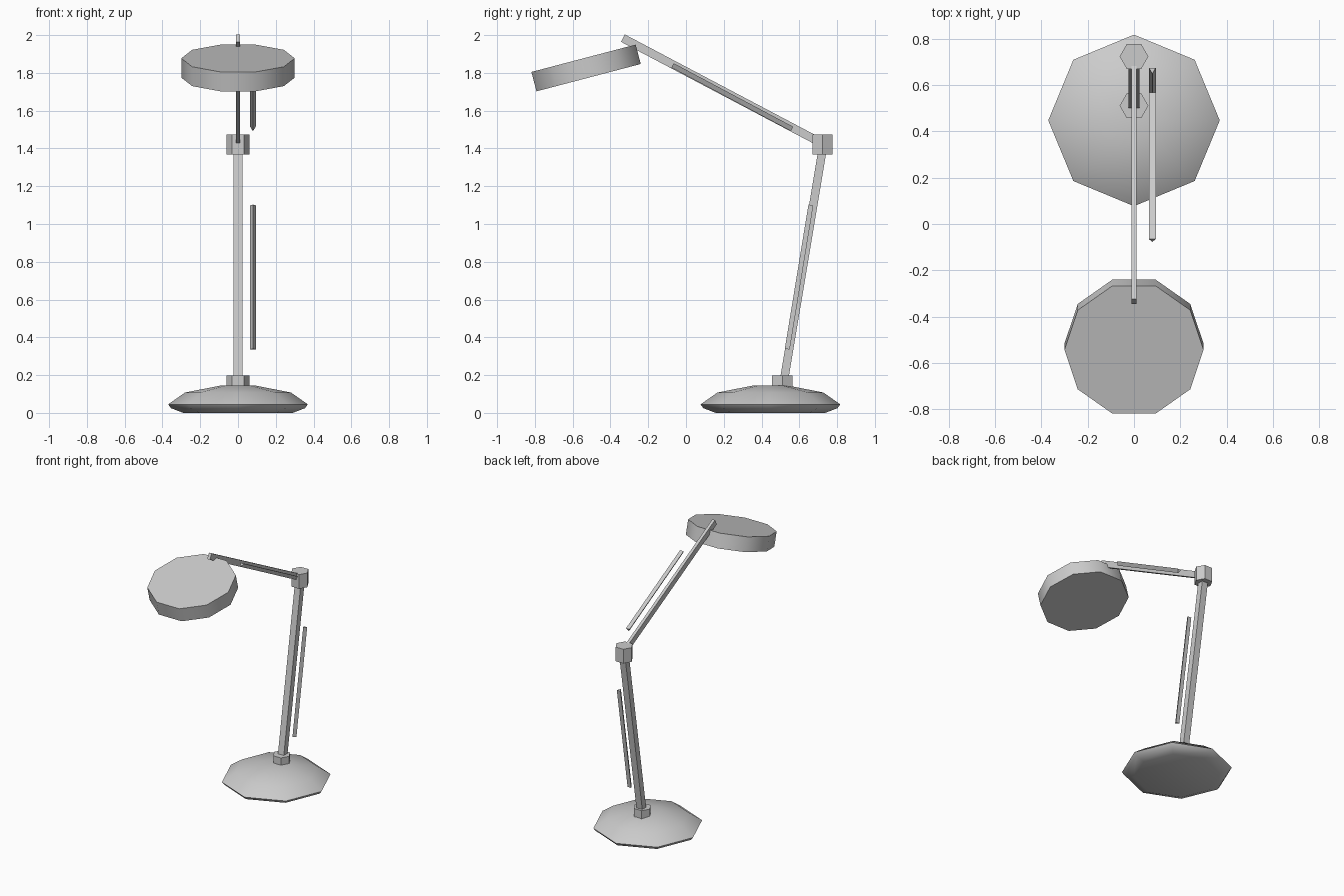
import bpy
import bmesh
from math import radians, atan2
from mathutils import Vector, Matrix

cube = bpy.data.objects.get("Cube")
if cube:
    bpy.data.objects.remove(cube)

# One grey metal for the whole lamp
grey = bpy.data.materials.new("grey_metal")
grey.use_nodes = True
colour = (0.6, 0.6, 0.6, 1)
grey.diffuse_color = colour
grey.node_tree.nodes["Principled BSDF"].inputs["Base Color"].default_value = colour


def finish(name, bm, matrix, smooth=None):
    bmesh.ops.recalc_face_normals(bm, faces=bm.faces)
    mesh = bpy.data.meshes.new(name)
    bm.to_mesh(mesh)
    bm.free()
    mesh.materials.append(grey)
    ob = bpy.data.objects.new(name, mesh)
    bpy.context.collection.objects.link(ob)
    ob.matrix_world = matrix
    if smooth:
        bpy.ops.object.select_all(action="DESELECT")
        ob.select_set(True)
        bpy.context.view_layer.objects.active = ob
        bpy.ops.object.shade_smooth_by_angle(angle=radians(smooth))
    return ob


def lathe(name, profile, sides, matrix, smooth=None):
    """Stack rings of (radius, height) with a corner on +x, capped at both ends."""
    bm = bmesh.new()
    rings = []
    for r, z in profile:
        rings.append([bm.verts.new(Matrix.Rotation(radians(360 * i / sides), 3, "Z")
                                   @ Vector((r, 0, z))) for i in range(sides)])
    for a, b in zip(rings, rings[1:]):
        for i in range(sides):
            j = (i + 1) % sides
            bm.faces.new((a[i], a[j], b[j], b[i]))
    bm.faces.new(rings[0][::-1])
    bm.faces.new(rings[-1])
    return finish(name, bm, matrix, smooth)


def bar(name, x, start, end, section):
    """Extrude a section of (x, y) points between two (y, z) points."""
    a, b = Vector((x, *start)), Vector((x, *end))
    run = b - a
    bm = bmesh.new()
    face = bm.faces.new([bm.verts.new((px, py, 0)) for px, py in section])
    top = bmesh.ops.extrude_face_region(bm, geom=[face])["geom"]
    bmesh.ops.translate(bm, vec=(0, 0, run.length),
                        verts=[v for v in top if isinstance(v, bmesh.types.BMVert)])
    tilt = Matrix.Rotation(atan2(-run.y, run.z), 4, "X")
    return finish(name, bm, Matrix.Translation(a) @ tilt)


def box_section(w, d):
    return [(-w, -d), (w, -d), (w, d), (-w, d)]


triangle = [(0, -0.017), (0.015, 0.009), (-0.015, 0.009)]

# Domed octagonal base
lathe("base", [(0.29, 0), (0.355, 0.025), (0.37, 0.045), (0.28, 0.108), (0.09, 0.145)],
      8, Matrix.Translation((0, 0.447, 0)), 50)

# Hexagonal joints
for name, y, low, high in (("lower_joint", 0.51, 0.13, 0.198),
                           ("elbow_joint", 0.723, 1.368, 1.473)):
    lathe(name, [(0.062, low), (0.062, high)], 6, Matrix.Translation((0, y, 0)))

# Arms
bar("lower_arm", 0, (0.515, 0.15), (0.724, 1.40), box_section(0.024, 0.022))
bar("upper_arm", 0, (0.70, 1.438), (-0.334, 1.984), box_section(0.011, 0.022))

# Slim triangular rods alongside the arms
bar("lower_rod", 0.079, (0.54, 0.337), (0.665, 1.10), triangle)
bar("upper_rod", 0.079, (0.563, 1.507), (-0.069, 1.843), triangle)

# Tilted lamp head
lathe("lamp_head", [(0.30, -0.053), (0.30, 0.053)], 10,
      Matrix.Translation((0, -0.529, 1.826)) @ Matrix.Rotation(radians(14.7), 4, "X"), 40)
